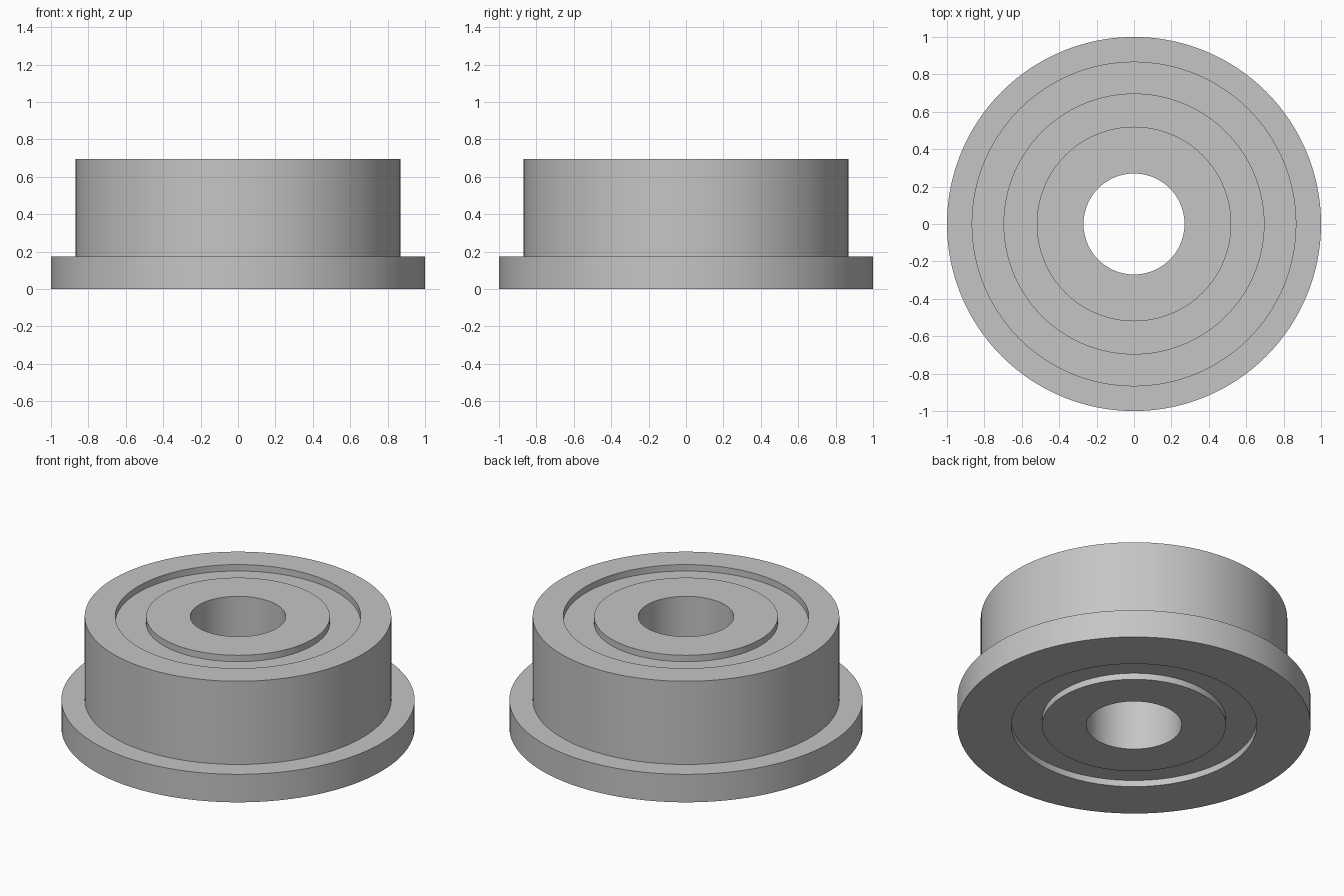
import bpy
import bmesh
from math import cos, sin, tau, radians

SEGMENTS = 128
HEIGHT = 0.695
RECESS = 0.04

cube = bpy.data.objects.get("Cube")
if cube:
    bpy.data.objects.remove(cube, do_unlink=True)

# Plain grey metal
steel = bpy.data.materials.new("grey steel")
steel.use_nodes = True
steel.diffuse_color = (0.56, 0.56, 0.56, 1)
steel.node_tree.nodes["Principled BSDF"].inputs["Base Color"].default_value = steel.diffuse_color


def revolve(name, profile):
    """Turn a closed counter-clockwise (radius, height) profile around z."""
    bm = bmesh.new()
    rings = [[bm.verts.new((r * cos(tau * i / SEGMENTS), r * sin(tau * i / SEGMENTS), z))
              for i in range(SEGMENTS)] for r, z in profile]
    for a, b in zip(rings, rings[1:] + rings[:1]):
        for i in range(SEGMENTS):
            j = (i + 1) % SEGMENTS
            bm.faces.new((a[i], a[j], b[j], b[i]))
    bmesh.ops.recalc_face_normals(bm, faces=bm.faces)
    mesh = bpy.data.meshes.new(name)
    bm.to_mesh(mesh)
    bm.free()
    mesh.materials.append(steel)
    obj = bpy.data.objects.new(name, mesh)
    bpy.context.collection.objects.link(obj)
    bpy.ops.object.select_all(action='DESELECT')
    obj.select_set(True)
    bpy.context.view_layer.objects.active = obj
    bpy.ops.object.shade_smooth_by_angle(angle=radians(30))
    return obj


def tube(name, inner, outer, bottom, top):
    return revolve(name, [(inner, bottom), (outer, bottom), (outer, top), (inner, top)])


# Outer ring with its flange
revolve("outer_ring", [(0.695, 0), (1, 0), (1, 0.175), (0.868, 0.175),
                       (0.868, HEIGHT), (0.695, HEIGHT)])

# Inner ring around the bore
tube("inner_ring", 0.27, 0.52, 0, HEIGHT)

# Recessed shield closing the gap between the rings on both sides
tube("shield", 0.52, 0.695, RECESS, HEIGHT - RECESS)
